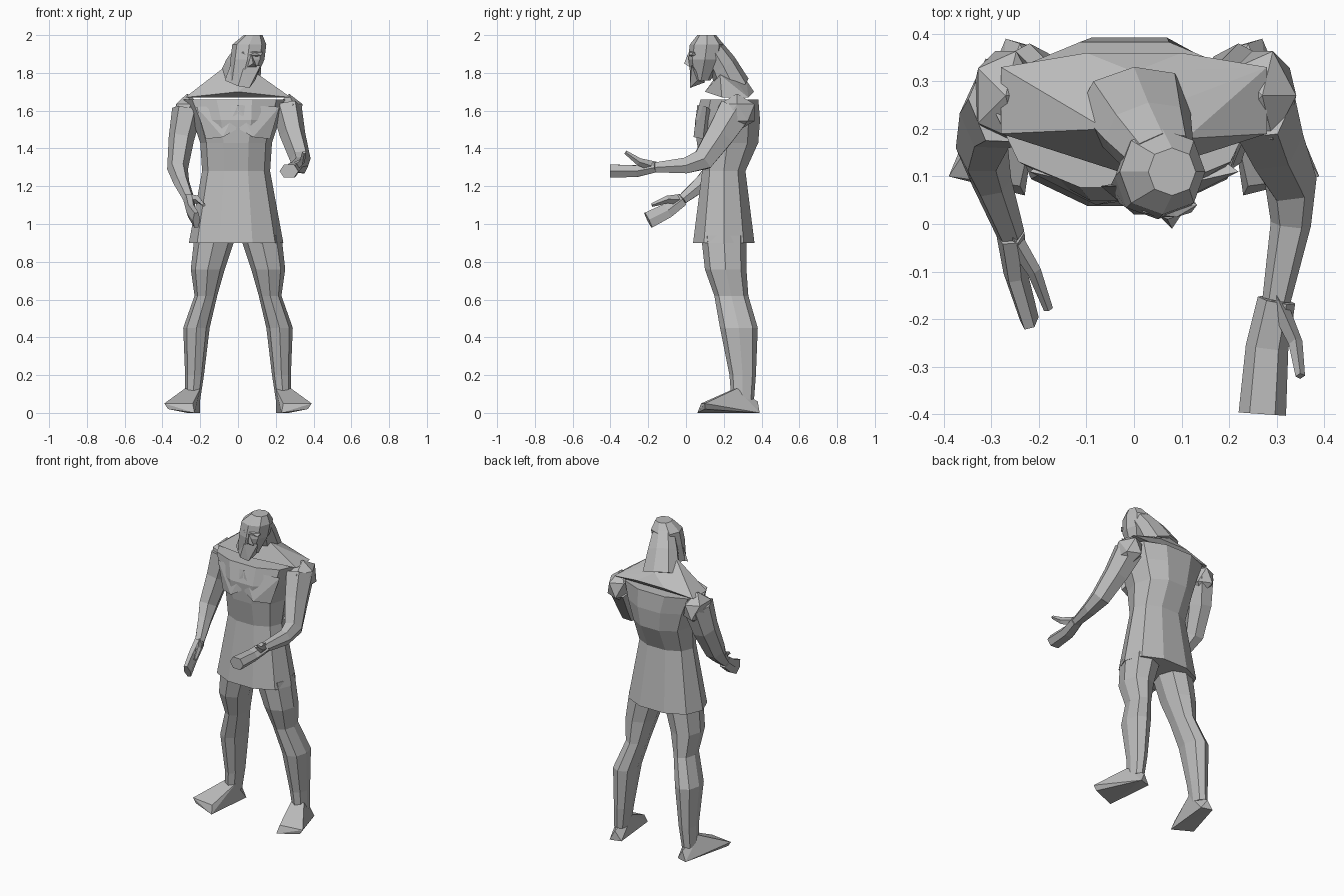
import bpy, bmesh
from math import cos, sin, pi
from mathutils import Vector, Matrix

default_cube = bpy.data.objects.get("Cube")
if default_cube:
    bpy.data.objects.remove(default_cube)

GREY = (*[0.5] * 3, 1)
stone = bpy.data.materials.new("stone_grey")
stone.use_nodes = True
stone.diffuse_color = GREY
stone.node_tree.nodes["Principled BSDF"].inputs["Base Color"].default_value = GREY


def finish(name, bm):
    """Turn the bmesh into a flat shaded grey object."""
    bmesh.ops.recalc_face_normals(bm, faces=bm.faces)
    mesh = bpy.data.meshes.new(name)
    bm.to_mesh(mesh)
    bm.free()
    mesh.materials.append(stone)
    part = bpy.data.objects.new(name, mesh)
    bpy.context.collection.objects.link(part)


def bend(value):
    """Square off a circle slightly."""
    return abs(value) ** 0.9 * (1 if value > 0 else -1)


def skin(name, rings, sides):
    """Join rings of (centre, width axis, depth axis) into a closed faceted tube."""
    bm = bmesh.new()
    loops = []
    for centre, across, along in rings:
        angles = [2 * pi * step / sides for step in range(sides)]
        loops.append([bm.verts.new(centre + across * bend(cos(a)) + along * bend(sin(a)))
                      for a in angles])
    for lower, upper in zip(loops, loops[1:]):
        for step in range(sides):
            after = (step + 1) % sides
            bm.faces.new((lower[step], lower[after], upper[after], upper[step]))
    bm.faces.new(loops[0])
    bm.faces.new(loops[-1])
    finish(name, bm)


def stack(name, levels, sides, mirror=1):
    """Level rings, each given as (centre, half width, half depth)."""
    rings = [(Vector((x * mirror, y, z)), Vector((width, 0, 0)), Vector((0, depth, 0)))
             for (x, y, z), width, depth in levels]
    skin(name, rings, sides)


def limb(name, path, start, end, sides=6):
    """Tube along a path, tapering evenly from the start size to the end size."""
    points = [Vector(point) for point in path]
    last = len(points) - 1
    rings = []
    for index, point in enumerate(points):
        tangent = (points[min(index + 1, last)] - points[max(index - 1, 0)]).normalized()
        side_axis = Vector((1, 0, 0))
        side_axis = (side_axis - tangent * side_axis.dot(tangent)).normalized()
        width, depth = Vector(start).lerp(Vector(end), index / last)
        rings.append((point, side_axis * width, tangent.cross(side_axis) * depth))
    skin(name, rings, sides)


def hull(name, points, mirror=1):
    """Smallest faceted solid around a few corner points."""
    bm = bmesh.new()
    for x, y, z in points:
        bm.verts.new((x * mirror, y, z))
    bmesh.ops.convex_hull(bm, input=bm.verts)
    finish(name, bm)


def lump(name, centre, size):
    """Low faceted ball, squashed to size."""
    bm = bmesh.new()
    placement = Matrix.Translation(centre) @ Matrix.Diagonal((*size, 1))
    bmesh.ops.create_icosphere(bm, subdivisions=1, radius=1, matrix=placement)
    finish(name, bm)


# Trunk with a flared tunic hem and a narrow waist
hem, waist, ribs = (-0.01, 0.2, 0.9), (-0.01, 0.2, 1.28), (-0.01, 0.22, 1.43)
chest, shoulders = (-0.01, 0.22, 1.55), (-0.02, 0.23, 1.66)
stack("torso", [
    (hem, 0.25, 0.17),
    (waist, 0.18, 0.12),
    (ribs, 0.19, 0.17),
    (chest, 0.23, 0.18),
    (shoulders, 0.27, 0.16),
], sides=10)

# Shoulder yoke sloping up to the neck
yoke_ends = [(side * 0.28, y, 1.67) for side in (-1, 1) for y in (0.19, 0.33)]
yoke_back = [(-0.1, 0.36, 1.7), (0.1, 0.36, 1.7), (0, 0.32, 1.76)]
yoke_top = [(-0.06, 0.2, 1.84), (0.11, 0.18, 1.79), (0, 0.1, 1.7)]
hull("shoulder_yoke", yoke_ends + yoke_back + yoke_top)

# Neck leaning forward into the head
limb("neck", [(0, 0.25, 1.73), (0.03, 0.19, 1.85), (0.06, 0.14, 1.93)],
     start=(0.12, 0.09), end=(0.07, 0.06), sides=8)

# Head, with the crown tipped to its left
jaw, cheeks, temples, crown = (0.02, 0.08, 1.76), (0.05, 0.1, 1.87), (0.06, 0.11, 1.95), (0.08, 0.11, 2)
stack("head", [
    (jaw, 0.07, 0.05),
    (cheeks, 0.09, 0.09),
    (temples, 0.09, 0.09),
    (crown, 0.05, 0.05),
], sides=8)
beard_top = [(-0.04, 0.08, 1.84), (0.03, 0.02, 1.83), (0.12, 0.03, 1.84)]
beard_tip = [(-0.07, 0.08, 1.76), (0, 0.02, 1.73), (0.06, 0.02, 1.72), (0.09, 0.06, 1.76), (0.05, 0.1, 1.75)]
hull("beard", beard_top + beard_tip)
hull("nose", [(0.07, 0.01, 1.9), (0.08, -0.01, 1.85), (0.05, 0.02, 1.83), (0.1, 0.02, 1.83)])
lump("brow", (0.07, 0.04, 1.9), (0.07, 0.03, 0.02))

for side, mirror in (("left", 1), ("right", -1)):
    # Chest muscle with a hanging lower edge
    chest_inner = [(0, 0.06, 1.63), (0.01, 0.05, 1.5), (0.08, 0.04, 1.46)]
    chest_outer = [(0.17, 0.09, 1.45), (0.22, 0.11, 1.62), (0.1, 0.2, 1.55)]
    hull(side + "_chest", chest_inner + chest_outer, mirror)
    lump(side + "_shoulder", (0.27 * mirror, 0.27, 1.59), (0.08, 0.11, 0.1))

    # Leg, pinched at the knee and leaning out toward the ankle
    hip, thigh, knee = (0.12, 0.2, 0.94), (0.16, 0.21, 0.76), (0.17, 0.24, 0.62)
    calf, shin, ankle = (0.22, 0.28, 0.45), (0.23, 0.3, 0.2), (0.24, 0.3, 0.07)
    stack(side + "_leg", [
        (hip, 0.11, 0.12),
        (thigh, 0.09, 0.11),
        (knee, 0.06, 0.09),
        (calf, 0.07, 0.1),
        (shin, 0.05, 0.07),
        (ankle, 0.04, 0.06),
    ], sides=8, mirror=mirror)

    # Wedge foot, toes turned out
    heel = [(0.2, 0.37, 0), (0.27, 0.39, 0), (0.24, 0.38, 0.06)]
    instep = [(0.2, 0.26, 0.13), (0.28, 0.27, 0.13)]
    toes = [(0.23, 0.06, 0), (0.24, 0.08, 0.05), (0.39, 0.1, 0.05), (0.37, 0.1, 0.02)]
    hull(side + "_foot", heel + instep + toes, mirror)

# Left arm, reaching forward with an open hand
left_wrist = (0.3, -0.16, 1.3)
limb("left_arm", [(0.26, 0.26, 1.6), (0.29, 0.18, 1.47), (0.33, 0.09, 1.34),
                  (0.33, 0, 1.31), left_wrist], start=(0.08, 0.1), end=(0.03, 0.03))
limb("left_hand", [left_wrist, (0.28, -0.26, 1.28), (0.27, -0.4, 1.28)],
     start=(0.04, 0.03), end=(0.05, 0.04))
limb("left_thumb", [left_wrist, (0.34, -0.25, 1.33), (0.35, -0.32, 1.38)],
     start=(0.02, 0.03), end=(0.01, 0.01), sides=4)

# Right arm, hanging with the forearm bent forward
right_wrist = (-0.26, -0.02, 1.13)
limb("right_arm", [(-0.27, 0.26, 1.6), (-0.3, 0.23, 1.45), (-0.32, 0.16, 1.29),
                   (-0.3, 0.09, 1.22), right_wrist], start=(0.08, 0.1), end=(0.03, 0.03))
limb("right_hand", [right_wrist, (-0.25, -0.1, 1.07), (-0.22, -0.2, 1.02)],
     start=(0.03, 0.04), end=(0.02, 0.05))
limb("right_thumb", [right_wrist, (-0.21, -0.1, 1.13), (-0.18, -0.18, 1.1)],
     start=(0.02, 0.03), end=(0.01, 0.01), sides=4)
